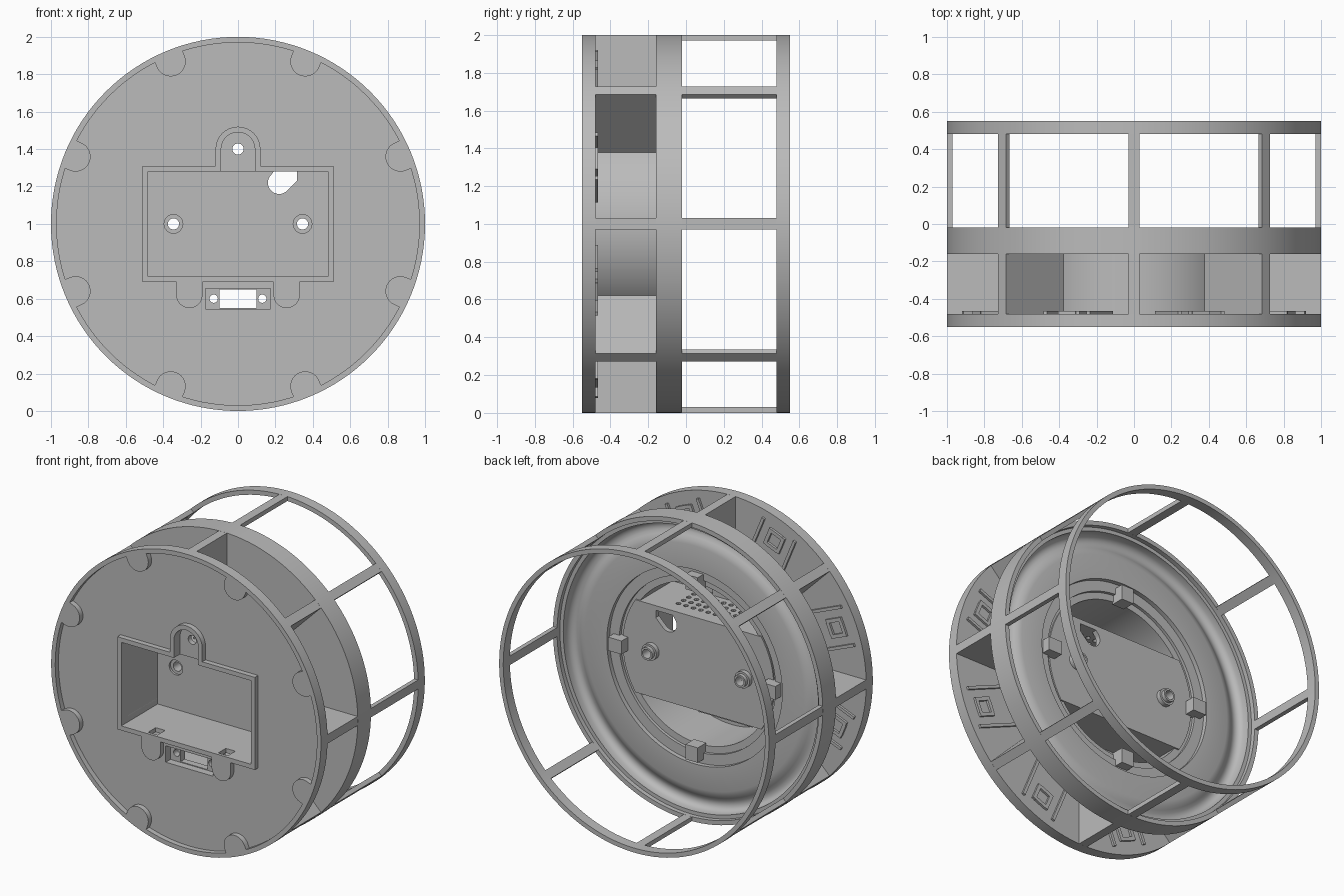
import bpy, bmesh
from math import sin, cos, pi, radians, asin

cube = bpy.data.objects.get("Cube")
if cube:
    bpy.data.objects.remove(cube, do_unlink=True)

GREY = (0.5, 0.5, 0.5, 1.0)
mat = bpy.data.materials.new("plain grey")
mat.use_nodes = True
mat.diffuse_color = GREY
mat.node_tree.nodes["Principled BSDF"].inputs["Base Color"].default_value = GREY

CENTRE_Z = 1.0
OCTANTS = [k * pi / 4 for k in range(8)]
parts = []


def finish(name, bm):
    bmesh.ops.recalc_face_normals(bm, faces=bm.faces)
    mesh = bpy.data.meshes.new(name)
    bm.to_mesh(mesh)
    bm.free()
    mesh.materials.append(mat)
    obj = bpy.data.objects.new(name, mesh)
    obj.location.z = CENTRE_Z
    bpy.context.collection.objects.link(obj)
    parts.append(obj)
    return obj


def prisms(name, outlines, y0, y1):
    """Extrude (x, z) outlines along the drum axis."""
    bm = bmesh.new()
    for pts in outlines:
        face = bm.faces.new([bm.verts.new((x, y0, z)) for x, z in pts])
        ext = bmesh.ops.extrude_face_region(bm, geom=[face])
        for v in ext["geom"]:
            if isinstance(v, bmesh.types.BMVert):
                v.co.y = y1
    return finish(name, bm)


def lathe(name, profile, steps=128, cx=0):
    """Revolve a closed (radius, y) profile about the drum axis."""
    bm = bmesh.new()
    rings = [[bm.verts.new((cx + r * cos(2 * pi * i / steps), y, r * sin(2 * pi * i / steps)))
              for r, y in profile] for i in range(steps)]
    n = len(profile)
    for i in range(steps):
        a, b = rings[i], rings[(i + 1) % steps]
        for j in range(n):
            k = (j + 1) % n
            bm.faces.new((a[j], a[k], b[k], b[j]))
    return finish(name, bm)


def arc(cx, cz, r, start, end, n=16):
    return [(cx + r * cos(radians(start + (end - start) * i / n)),
             cz + r * sin(radians(start + (end - start) * i / n))) for i in range(n + 1)]


def circle(cx, cz, r, n=24):
    return arc(cx, cz, r, 0, 360, n)[:-1]


def rect(x0, x1, z0, z1):
    return [(x0, z0), (x1, z0), (x1, z1), (x0, z1)]


def turn(pts, a):
    return [(x * cos(a) - z * sin(a), x * sin(a) + z * cos(a)) for x, z in pts]


def cut(objects, cutter):
    parts.remove(cutter)
    cutter.hide_render = True
    for obj in objects:
        mod = obj.modifiers.new("cut", "BOOLEAN")
        mod.operation = "DIFFERENCE"
        mod.solver = "EXACT"
        mod.object = cutter
        bpy.context.view_layer.objects.active = obj
        bpy.ops.object.modifier_apply(modifier=mod.name)
    bpy.data.objects.remove(cutter, do_unlink=True)


# Front plate with its raised rim and rounded rim tabs
FACE, BACK, FRONT = -0.515, -0.48, -0.55
plate = prisms("front_plate", [circle(0, 0, 0.985, 128)], FACE, BACK)
lathe("front_rim", [(0.97, FRONT), (1, FRONT), (1, BACK), (0.97, BACK)])
tab = arc(0.94, 0, 0.08, 90, 270) + [(0.985, -0.08), (0.985, 0.08)]
prisms("rim_tabs", [turn(tab, a + pi / 8) for a in OCTANTS], FRONT, FACE)

# Raised frame round the battery opening, with top arch and two lower tabs
outline = ([(0.51, -0.31), (0.51, 0.31), (0.12, 0.31)] + arc(0, 0.4, 0.12, 0, 180)
           + [(-0.12, 0.31), (-0.51, 0.31), (-0.51, -0.31), (-0.33, -0.31)]
           + arc(-0.26, -0.38, 0.07, 180, 360) + [(-0.19, -0.31), (0.19, -0.31)]
           + arc(0.26, -0.38, 0.07, 180, 360) + [(0.33, -0.31)])
frame = prisms("battery_frame", [outline], FRONT, FACE)

# Battery box inside the drum, clipped to the round wall
half = asin(0.31 / 0.56) * 180 / pi
box = prisms("battery_box", [arc(0, 0, 0.56, -half, half) + arc(0, 0, 0.56, 180 - half, 180 + half)],
             BACK - 0.005, -0.13)
arch_back = prisms("arch_backing", [[(0.12, 0.29)] + arc(0, 0.4, 0.12, 0, 180) + [(-0.12, 0.29)]],
                   -0.49, -0.45)
switch = prisms("switch_housing", [rect(-0.2, 0.2, -0.48, -0.31)], -0.505, -0.42)

# Inner drum wall, back plate with shallow groove, and middle ring
drum = lathe("drum_and_middle_ring", [
    (1, -0.16), (1, -0.02), (0.97, -0.02), (0.97, -0.05), (0.945, -0.05), (0.945, -0.09),
    (0.935, -0.11), (0.92, -0.122), (0.9, -0.126), (0.88, -0.122), (0.86, -0.11),
    (0.84, -0.098), (0.81, -0.09), (0.65, -0.09), (0.65, -0.12), (0.58, -0.12),
    (0.58, -0.14), (0.535, -0.14), (0.535, BACK), (0.565, BACK), (0.565, -0.16)])

# Openings
cut([plate, frame, box, drum], prisms("cavity", [rect(-0.48, 0.48, -0.28, 0.28)], -0.6, -0.165))
cut([plate, frame, arch_back],
    prisms("arch_cut", [[(0.09, 0.27)] + arc(0, 0.4, 0.09, 0, 180) + [(-0.09, 0.27)]], -0.6, -0.485))
cut([plate, arch_back], prisms("arch_hole", [circle(0, 0.4, 0.03)], -0.6, -0.4))
cut([plate, switch], prisms("switch_pocket", [rect(-0.175, 0.175, -0.455, -0.345)], -0.6, -0.465))
cut([switch], prisms("switch_holes", [rect(-0.1, 0.1, -0.45, -0.35)]
                     + [circle(s * 0.13, -0.4, 0.022) for s in (-1, 1)], -0.6, -0.3))
cut([box, frame, plate], prisms("latch_notches", [rect(s * 0.26 - 0.035, s * 0.26 + 0.035, -0.33, -0.27)
                                                  for s in (-1, 1)], -0.53, -0.45))
cut([box], prisms("screw_holes", [circle(s * 0.345, 0, 0.03) for s in (-1, 1)], -0.2, -0.1))
cut([box], prisms("screw_seats", [circle(s * 0.345, 0, 0.05) for s in (-1, 1)], -0.2, -0.15))
cable = arc(0.22, 0.22, 0.06, 135, 315) + [(0.315, 0.23), (0.315, 0.279), (0.19, 0.279)]
cut([box], prisms("cable_hole", [cable], -0.2, -0.1))

# Grid of vent holes through the top of the box
bm = bmesh.new()
for i in range(9):
    for j in range(4):
        new = bmesh.ops.create_cone(bm, cap_ends=True, segments=10, radius1=0.016, radius2=0.016, depth=0.08)
        bmesh.ops.translate(bm, verts=new["verts"], vec=((i - 4) * 0.055, -0.4 + j * 0.055, 0.3))
cut([box], finish("vents", bm))

# Screw bosses behind the box
for side, s in (("left", 1), ("right", -1)):
    lathe(side + "_screw_boss", [(0.03, -0.14), (0.055, -0.14), (0.055, -0.1), (0.042, -0.1),
                                 (0.042, -0.075), (0.03, -0.075)], 32, s * 0.345)

# Four clips round the rear opening
prisms("rear_clips", [turn(rect(0.52, 0.62, -0.045, 0.045), a) for a in OCTANTS[::2]], -0.15, -0.06)

# Fins from drum to rim, rear stringers and rear ring
prisms("fins", [turn(rect(0.55, 0.9993, -0.03, 0.03), a) for a in OCTANTS], BACK - 0.002, -0.155)
prisms("rear_stringers", [turn(rect(0.97, 0.9993, -0.03, 0.03), a) for a in OCTANTS], -0.03, 0.485)
lathe("rear_ring", [(0.97, 0.48), (1, 0.48), (1, 0.55), (0.97, 0.55)])

# Guide strips and small square sockets on the back of the front plate
details = []
for a in OCTANTS:
    for s in (-1, 1):
        for bar in (rect(0.62, 0.94, s * 0.125 - 0.01, s * 0.125 + 0.01),
                    rect(0.79, 0.91, s * 0.05 - 0.012, s * 0.05 + 0.012),
                    rect(0.85 + s * 0.05 - 0.012, 0.85 + s * 0.05 + 0.012, -0.04, 0.04)):
            details.append(turn(bar, a + pi / 8))
prisms("guide_strips_and_sockets", details, BACK - 0.002, -0.465)

# Smooth round walls, keep edges crisp
bpy.ops.object.select_all(action="DESELECT")
for obj in parts:
    obj.select_set(True)
bpy.context.view_layer.objects.active = parts[0]
bpy.ops.object.shade_smooth_by_angle(angle=radians(30))
